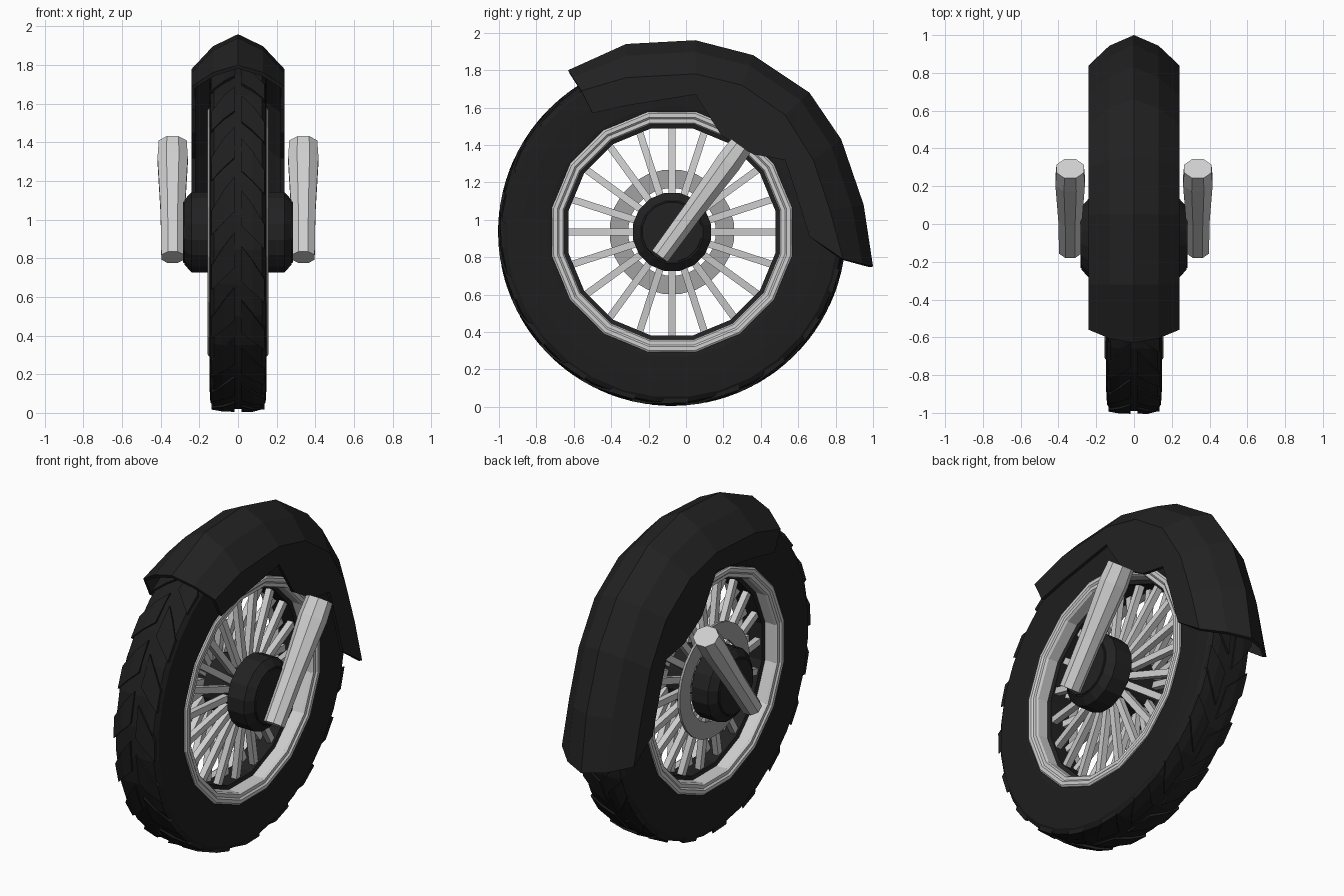
import bpy, bmesh, math
from mathutils import Vector, Matrix

if "Cube" in bpy.data.objects:
    bpy.data.objects.remove(bpy.data.objects["Cube"])

AXLE = Vector((0, -0.075, 0.935))


def material(name, v, rough=0.6):
    m = bpy.data.materials.new(name)
    m.use_nodes = True
    m.diffuse_color = (v, v, v, 1)
    b = m.node_tree.nodes["Principled BSDF"]
    b.inputs["Base Color"].default_value = (v, v, v, 1)
    b.inputs["Roughness"].default_value = rough
    return m


RUBBER = material("black rubber", 0.013)
PAINT = material("black paint", 0.016)
METAL = material("light metal", 0.62)
STEEL = material("disc steel", 0.36)


def finish(name, bm, mat, fix_normals=True):
    if fix_normals:
        bmesh.ops.recalc_face_normals(bm, faces=bm.faces)
    me = bpy.data.meshes.new(name)
    bm.to_mesh(me)
    bm.free()
    me.materials.append(mat)
    ob = bpy.data.objects.new(name, me)
    bpy.context.collection.objects.link(ob)
    return ob


def polar(r, a, x=0.0):
    """Point around the axle at radius r, angle a and sideways offset x."""
    return AXLE + Vector((x, r * math.cos(a), r * math.sin(a)))


def mirrored(half):
    """Complete a (radius, x) profile by its mirror image across x = 0."""
    return half + [(r, -x) for r, x in reversed(half)]


def revolve(name, profile, mat, n, closed=True):
    """Spin a (radius, x) profile about the axle, with a flat facet at the bottom."""
    bm = bmesh.new()
    rings = [[bm.verts.new(polar(r, (i + 0.5) * math.tau / n + math.pi / 2, x))
              for i in range(n)] for r, x in profile]
    pairs = list(zip(rings, rings[1:]))
    if closed:
        pairs.append((rings[-1], rings[0]))
    else:
        bm.faces.new(rings[0])
        bm.faces.new(rings[-1])
    for a, b in pairs:
        for i in range(n):
            j = (i + 1) % n
            bm.faces.new((a[i], a[j], b[j], b[i]))
    return finish(name, bm, mat)


def frame(origin, axis, side):
    """Matrix with z along axis and y along side."""
    z = axis.normalized()
    y = (side - z * side.dot(z)).normalized()
    m = Matrix((y.cross(z), y, z)).transposed().to_4x4()
    m.translation = origin
    return m


# Tyre carcass
revolve("tyre", mirrored([(0.64, 0.14), (0.67, 0.146), (0.80, 0.148), (0.885, 0.143),
                          (0.912, 0.125), (0.92, 0.08)]), RUBBER, 32)

# Raised chevron tread blocks
bm = bmesh.new()
COUNT = 20
for i in range(COUNT):
    for s in (1, -1):
        a = (i + (0.25 if s > 0 else 0)) * math.tau / COUNT
        top = [(0.018, 0.0, 0.93), (0.075, 0.08, 0.93), (0.136, 0.19, 0.918),
               (0.136, 0.33, 0.918), (0.075, 0.26, 0.93), (0.018, 0.2, 0.93)]
        up = [bm.verts.new(polar(r, a + d, s * x)) for x, d, r in top]
        low = [bm.verts.new(polar(r - 0.035, a + d, s * x)) for x, d, r in top]
        for ring in (up, low):
            bm.faces.new((ring[0], ring[1], ring[4], ring[5]))
            bm.faces.new((ring[1], ring[2], ring[3], ring[4]))
        for k in range(6):
            j = (k + 1) % 6
            bm.faces.new((up[k], up[j], low[j], low[k]))
finish("tread_blocks", bm, RUBBER)

# Metal rim with stepped flanges, and the dark band that holds the spokes
revolve("rim", mirrored([(0.655, 0.13), (0.655, 0.15), (0.645, 0.157), (0.625, 0.157),
                         (0.615, 0.148), (0.595, 0.148), (0.587, 0.135)]), METAL, 16)
revolve("spoke_band", mirrored([(0.6, 0.075), (0.565, 0.065)]), PAINT, 16)

# Hub with two drums on a narrower core
revolve("hub", mirrored([(0.17, 0.278), (0.213, 0.24), (0.213, 0.13), (0.165, 0.115),
                         (0.165, 0.06)]), PAINT, 16, closed=False)
for s, side in ((1, "left"), (-1, "right")):
    revolve(side + "_hub_cap", [(0.165, s * 0.27), (0.16, s * 0.284)], PAINT, 16, closed=False)

# Two splayed rows of square spokes
bm = bmesh.new()
for i in range(20):
    a = i * math.tau / 20
    for s in (1, -1):
        start, end = polar(0.14, a, s * 0.085), polar(0.575, a, s * 0.035)
        axis = end - start
        tangent = Vector((0, -math.sin(a), math.cos(a)))
        m = frame((start + end) / 2, axis, tangent)
        bmesh.ops.create_cube(bm, size=1, matrix=m @ Matrix.Diagonal((0.036, 0.038, axis.length, 1)))
finish("spokes", bm, METAL)

# Brake disc on one side
revolve("brake_disc", [(0.335, -0.125), (0.335, -0.14), (0.235, -0.14), (0.235, -0.125)], STEEL, 24)

# Fork legs: tapered octagonal bars
FOOT, HEAD = Vector((0, -0.14, 0.805)), Vector((0, 0.293, 1.395))
for s, side in ((1, "left"), (-1, "right")):
    bm = bmesh.new()
    m = frame(FOOT + Vector((s * 0.338, 0, 0)), HEAD - FOOT, Vector((1, 0, 0)))
    length = (HEAD - FOOT).length
    rings = []
    for t, r in ((0, 0.06), (0.4, 0.064), (0.85, 0.08), (1, 0.074)):
        rings.append([bm.verts.new(m @ Vector((r * 0.92 * math.cos((k + 0.5) * math.pi / 4),
                                               r * 1.06 * math.sin((k + 0.5) * math.pi / 4),
                                               t * length))) for k in range(8)])
    bm.faces.new(rings[0])
    bm.faces.new(rings[-1])
    for a, b in zip(rings, rings[1:]):
        for k in range(8):
            j = (k + 1) % 8
            bm.faces.new((a[k], a[j], b[j], b[k]))
    finish(side + "_fork_leg", bm, METAL)

# Fender: ridge, shoulder and lower side edge as (y, z) at each station
ridge = [(-0.63, 1.80), (-0.32, 1.94), (0.05, 1.96), (0.36, 1.88),
         (0.66, 1.68), (0.83, 1.43), (0.95, 1.08), (1.0, 0.75)]
shoulder = [(-0.56, 1.69), (-0.32, 1.76), (0.05, 1.78), (0.30, 1.72),
            (0.53, 1.56), (0.68, 1.32), (0.77, 1.05), (0.84, 0.79)]
edge = [(-0.50, 1.57), (-0.32, 1.61), (0.05, 1.67), (0.19, 1.45),
        (0.36, 1.35), (0.53, 1.32), (0.58, 1.17), (0.66, 0.91)]
bm = bmesh.new()
rows = []
for top, low, rim in zip(ridge, shoulder, edge):
    mid = [t + (l - t) * 0.35 for t, l in zip(top, low)]
    half = [(0.24, *rim), (0.24, *low), (0.13, *mid)]
    pts = half + [(0, *top)] + [(-x, y, z) for x, y, z in reversed(half)]
    rows.append([bm.verts.new(p) for p in pts])
for a, b in zip(rows, rows[1:]):
    for k in range(6):
        bm.faces.new((a[k], b[k], b[k + 1], a[k + 1]))
bm.normal_update()
if sum(f.normal.z for f in bm.faces) < 0:
    bmesh.ops.reverse_faces(bm, faces=bm.faces)
fender = finish("fender", bm, PAINT, fix_normals=False)
shell = fender.modifiers.new("thickness", "SOLIDIFY")
shell.thickness = 0.02
shell.offset = -1
